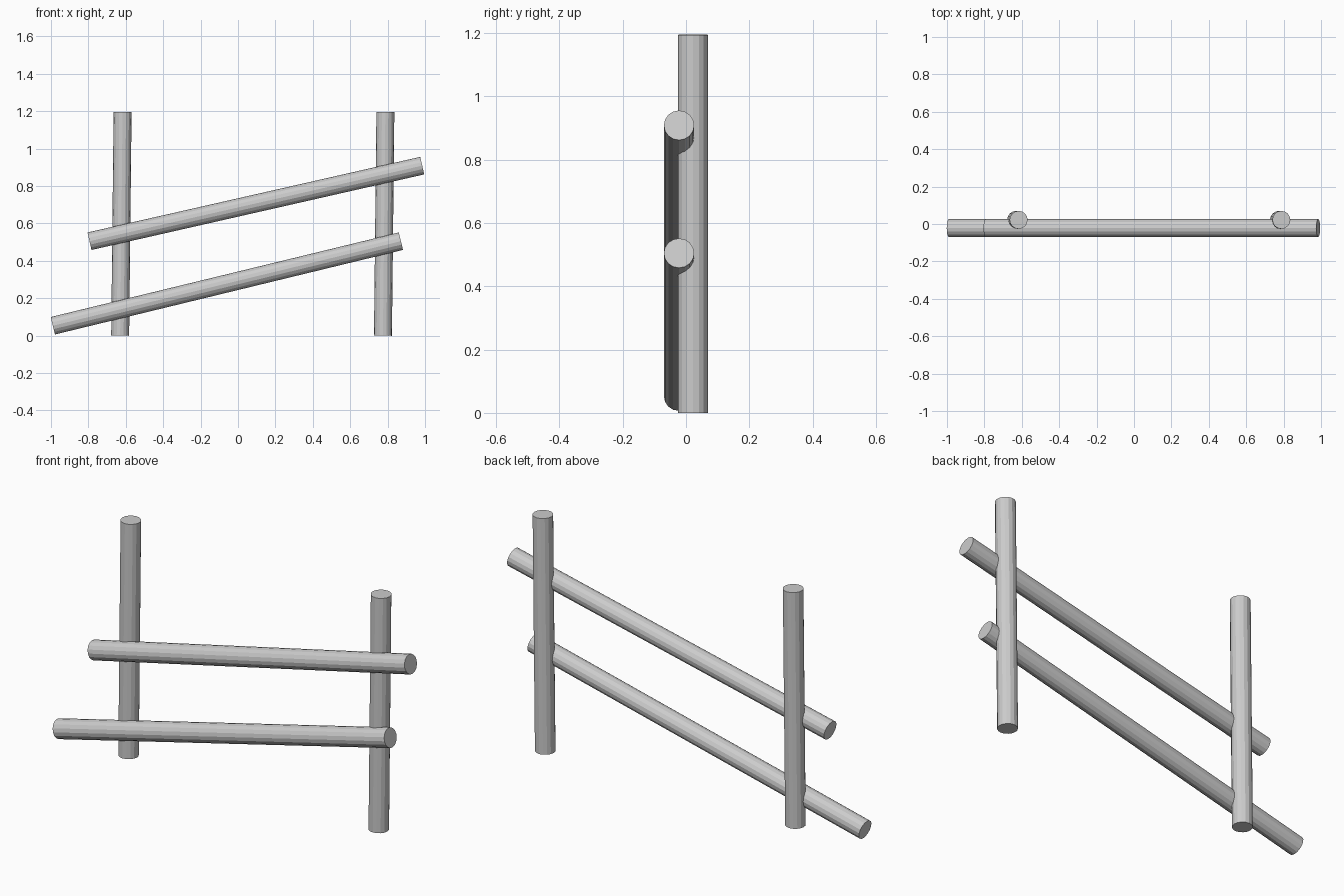
import bpy
from mathutils import Vector

if "Cube" in bpy.data.objects:
    bpy.data.objects.remove(bpy.data.objects["Cube"])

RADIUS = 0.048
SIDES = 16


def pole(name, start, end):
    """Round pole with flat ends between two points."""
    a, b = Vector(start), Vector(end)
    axis = b - a
    bpy.ops.mesh.primitive_cylinder_add(vertices=SIDES, radius=RADIUS,
                                        depth=axis.length, location=(a + b) / 2)
    ob = bpy.context.object
    ob.name = name
    ob.rotation_euler = axis.to_track_quat('Z', 'Y').to_euler()
    return ob


# Slightly leaning posts at the back
for side, x in (("left", -0.63), ("right", 0.775)):
    pole(side + "_post", (x, 0.022, 0.0), (x + 0.013, 0.022, 1.195))

# Sloping rails across the front
pole("lower_rail", (-0.99, -0.022, 0.053), (0.871, -0.022, 0.505))
pole("upper_rail", (-0.794, -0.022, 0.505), (0.985, -0.022, 0.909))
